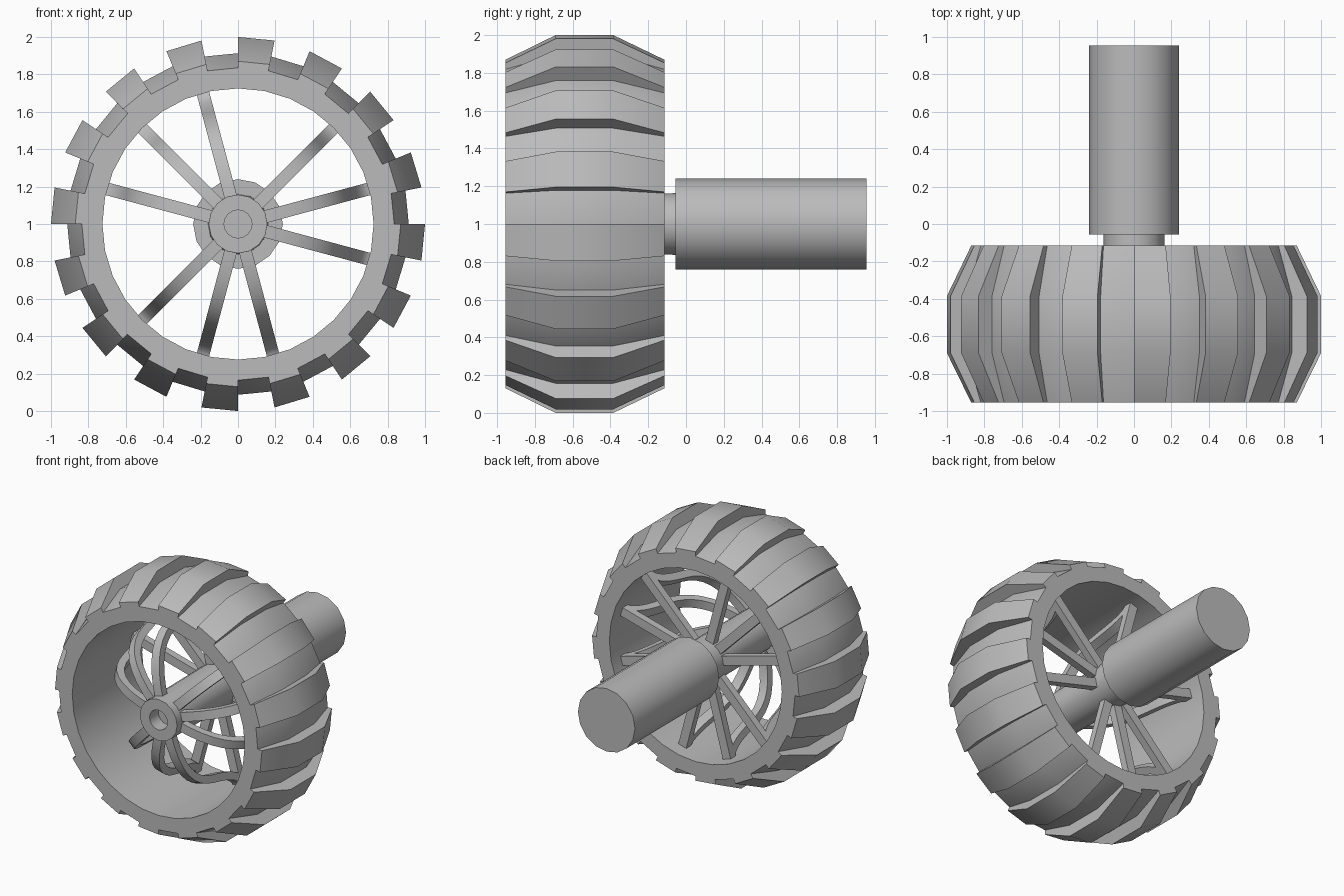
import bpy, bmesh
from math import sin, cos, radians, pi
from mathutils import Vector
from mathutils.geometry import interpolate_bezier

cube = bpy.data.objects.get("Cube")
if cube:
    bpy.data.objects.remove(cube, do_unlink=True)

grey = bpy.data.materials.new("plain_grey")
grey.use_nodes = True
COLOUR = (0.5, 0.5, 0.5, 1)
grey.diffuse_color = COLOUR
grey.node_tree.nodes["Principled BSDF"].inputs["Base Color"].default_value = COLOUR


def polar(r, y, angle, side=0.0):
    """Point at a radius and angle around the axle, shifted sideways."""
    return Vector((r * cos(angle) - side * sin(angle), y,
                   1 + r * sin(angle) + side * cos(angle)))


def finish(name, bm):
    bmesh.ops.recalc_face_normals(bm, faces=bm.faces)
    me = bpy.data.meshes.new(name)
    bm.to_mesh(me)
    bm.free()
    me.materials.append(grey)
    ob = bpy.data.objects.new(name, me)
    bpy.context.collection.objects.link(ob)
    bpy.ops.object.select_all(action="DESELECT")
    ob.select_set(True)
    bpy.context.view_layer.objects.active = ob
    bpy.ops.object.shade_smooth_by_angle(angle=radians(32))
    return ob


def loft(bm, rings, closed=False):
    """Skin matching closed rings; cap the ends unless they join up."""
    vs = [[bm.verts.new(p) for p in ring] for ring in rings]
    pairs = list(zip(vs, vs[1:])) + ([(vs[-1], vs[0])] if closed else [])
    for a, b in pairs:
        for i in range(len(a)):
            j = (i + 1) % len(a)
            bm.faces.new((a[i], a[j], b[j], b[i]))
    if not closed:
        bm.faces.new(vs[0])
        bm.faces.new(vs[-1])


def lathe(name, profile, sides):
    """Turn an open (radius, y) profile about the axle, capping both ends."""
    bm = bmesh.new()
    loft(bm, [[polar(r, y, 2 * pi * k / sides) for k in range(sides)]
              for r, y in profile])
    return finish(name, bm)


# Tyre carcass
FRONT, BACK = -0.955, -0.115
ys = (FRONT, -0.69, -0.385, BACK)
base = list(zip((0.835, 0.913, 0.913, 0.835), ys))
crown = list(zip((0.87, 1.0, 1.0, 0.87), ys))
STEP = pi / 16
bm = bmesh.new()
section = base + [(0.725, BACK), (0.725, FRONT)]
loft(bm, [[polar(r, y, k * STEP) for r, y in section] for k in range(32)], closed=True)
finish("tyre", bm)

# Raised tread blocks, one on every other segment
bm = bmesh.new()
for k in range(1, 32, 2):
    loft(bm, [[polar(r, y, a) for r, y in crown + base[::-1]]
              for a in (k * STEP, (k + 1) * STEP)])
finish("tread_blocks", bm)

# Hub with a recessed front hole, and the motor behind it
lathe("hub", [(0.075, -0.85), (0.075, FRONT), (0.157, FRONT), (0.163, -0.04)], 16)
lathe("motor", [(0.24, -0.055), (0.24, 0.955)], 16)

# Spokes in three groups of three: a curved front one and a straight rear one
HALF_W, HALF_T = 0.034, 0.028
curves = [((0.1, -0.87), (0.42, -0.87), (0.54, -0.75), (0.58, -0.55)),
          ((0.58, -0.55), (0.61, -0.4), (0.64, -0.26), (0.735, -0.25))]
path = []
for c in curves:
    pts = interpolate_bezier(*[Vector((r, y, 0)) for r, y in c], 9)
    path += pts[1:] if path else pts


def spoke(bm, path, angle):
    rings = []
    for i, p in enumerate(path):
        t = (path[min(i + 1, len(path) - 1)] - path[max(i - 1, 0)]).normalized()
        n = Vector((-t.y, t.x, 0)) * HALF_T
        rings.append([polar(p.x + s * n.x, p.y + s * n.y, angle, w * HALF_W)
                      for s, w in ((-1, -1), (-1, 1), (1, 1), (1, -1))])
    loft(bm, rings)


straight = [Vector((0.1, -0.25, 0)), Vector((0.735, -0.25, 0))]
for name, line in (("front_curved_spokes", path), ("rear_straight_spokes", straight)):
    bm = bmesh.new()
    for group in (15, 135, 255):
        for offset in (-30, 0, 30):
            spoke(bm, line, radians(group + offset))
    finish(name, bm)
